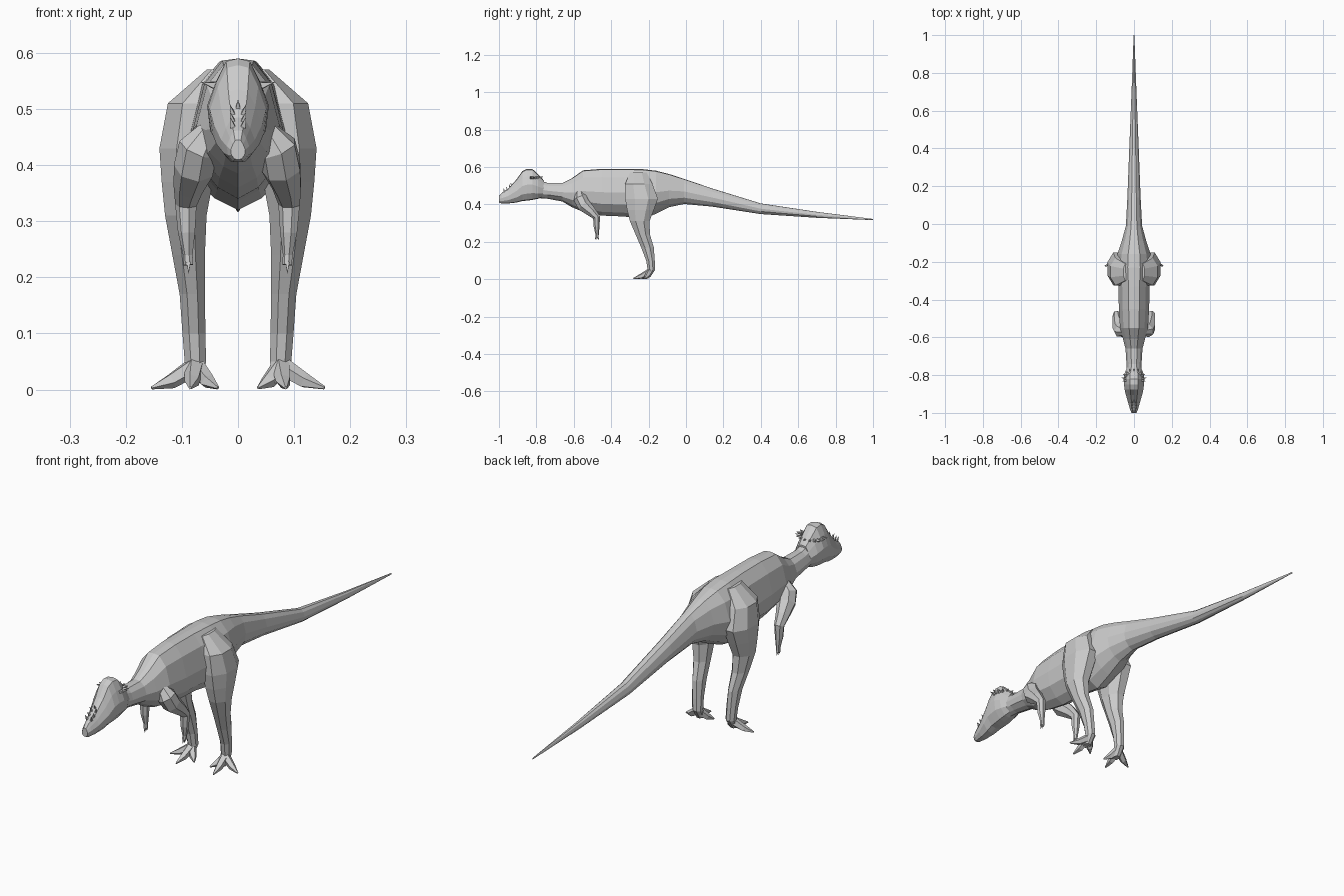
import bpy, bmesh, math
from mathutils import Vector

cube = bpy.data.objects.get("Cube")
if cube:
    bpy.data.objects.remove(cube, do_unlink=True)

SKIN = bpy.data.materials.new("plain grey skin")
SKIN.use_nodes = True
GREY = (0.6, 0.6, 0.6, 1)
SKIN.diffuse_color = GREY
SKIN.node_tree.nodes["Principled BSDF"].inputs["Base Color"].default_value = GREY


def loft(name, rings):
    """Skin a list of equal-length rings and close both ends."""
    bm = bmesh.new()
    loops = [[bm.verts.new(p) for p in ring] for ring in rings]
    for a, b in zip(loops, loops[1:]):
        for i in range(len(a)):
            j = (i + 1) % len(a)
            bm.faces.new((a[i], a[j], b[j], b[i]))
    bm.faces.new(loops[0])
    bm.faces.new(loops[-1])
    bmesh.ops.recalc_face_normals(bm, faces=bm.faces)
    mesh = bpy.data.meshes.new(name)
    bm.to_mesh(mesh)
    bm.free()
    mesh.materials.append(SKIN)
    obj = bpy.data.objects.new(name, mesh)
    bpy.context.collection.objects.link(obj)
    return obj


def section(y, low, high, width, profile):
    """Symmetric upright cross-section; profile runs from top to bottom."""
    half = [(width * u, y, low + (high - low) * v) for u, v in profile]
    return half + [(-x, y, z) for x, y, z in reversed(half) if x > 0]


def limb(name, path, sides=6):
    """Tapered tube through (x, y, z, radius) points, kept above ground."""
    pts = [Vector(p[:3]) for p in path]
    across = (pts[-1] - pts[0]).normalized()
    ref = Vector((0, 1, 0)) if abs(across.x) > 0.9 else Vector((1, 0, 0))
    rings = []
    for i, p in enumerate(pts):
        t = (pts[min(i + 1, len(pts) - 1)] - pts[max(i - 1, 0)]).normalized()
        u = (ref - t * ref.dot(t)).normalized()
        v = t.cross(u)
        ring = []
        for k in range(sides):
            a = math.tau * (k + 0.5) / sides
            q = p + (u * math.cos(a) + v * math.sin(a)) * path[i][3]
            ring.append((q.x, q.y, max(q.z, 0)))
        rings.append(ring)
    return loft(name, rings)


def spike(name, base, direction, length, radius):
    b = Vector(base)
    tip = b + Vector(direction).normalized() * length
    limb(name, [(*b, radius), (*tip, radius * 0.08)], 4)


# Neck, torso and tail: y, bottom, top, half width
BODY = [
    (-0.81, 0.435, 0.535, 0.035), (-0.74, 0.43, 0.515, 0.04),
    (-0.66, 0.415, 0.515, 0.045), (-0.61, 0.385, 0.54, 0.058),
    (-0.55, 0.36, 0.582, 0.074), (-0.45, 0.34, 0.59, 0.08),
    (-0.33, 0.335, 0.59, 0.083), (-0.23, 0.32, 0.588, 0.095),
    (-0.16, 0.35, 0.58, 0.088), (-0.09, 0.385, 0.562, 0.065),
    (-0.01, 0.402, 0.536, 0.043), (0.14, 0.388, 0.485, 0.035),
    (0.4, 0.348, 0.405, 0.025), (0.7, 0.328, 0.36, 0.013),
    (1.0, 0.316, 0.322, 0.002),
]
BODY_SHAPE = [(0, 1), (0.35, 0.985), (0.75, 0.82), (1, 0.5), (0.88, 0.25), (0.45, 0.08), (0, 0)]
loft("body_and_tail", [section(*s, BODY_SHAPE) for s in BODY])

# Domed head with a tapering snout
HEAD = [
    (-1.0, 0.41, 0.445, 0.013), (-0.985, 0.405, 0.462, 0.02),
    (-0.95, 0.405, 0.485, 0.03), (-0.905, 0.41, 0.535, 0.043),
    (-0.875, 0.418, 0.578, 0.05), (-0.85, 0.42, 0.59, 0.053),
    (-0.82, 0.424, 0.588, 0.055), (-0.79, 0.43, 0.56, 0.05),
    (-0.76, 0.44, 0.528, 0.037),
]
HEAD_SHAPE = [(0, 1), (0.4, 0.97), (0.72, 0.76), (1, 0.5), (0.9, 0.22), (0.45, 0.02), (0, 0)]
loft("head", [section(*s, HEAD_SHAPE) for s in HEAD])

# Spiky shelf behind the dome
for i in range(11):
    a = math.radians(-105 + 21 * i)
    out = Vector((math.sin(a), math.cos(a), 0.25))
    base = (0.044 * out.x, -0.82 + 0.034 * out.y, 0.542)
    spike("skull_spike", base, out, 0.022, 0.008)

# Small bumps on the snout
for side in (-1, 1):
    for y, z in ((-0.97, 0.468), (-0.955, 0.477), (-0.94, 0.49)):
        spike("snout_spike", (side * 0.009, y, z), (side * 0.3, -0.4, 1), 0.02, 0.006)
spike("snout_spike", (0, -0.93, 0.498), (0, -0.5, 1), 0.02, 0.007)

# Hind leg rings: z, front y, back y, inner x, outer x
LEG = [
    (0.57, -0.3, -0.21, 0.025, 0.056), (0.51, -0.325, -0.18, 0.035, 0.125),
    (0.43, -0.325, -0.15, 0.035, 0.14), (0.37, -0.315, -0.172, 0.045, 0.136),
    (0.31, -0.3, -0.195, 0.056, 0.13), (0.24, -0.27, -0.193, 0.059, 0.117),
    (0.17, -0.24, -0.172, 0.059, 0.104), (0.1, -0.213, -0.167, 0.058, 0.099),
    (0.05, -0.205, -0.165, 0.057, 0.095), (0.012, -0.225, -0.19, 0.062, 0.092),
]
ARM = [
    (0.05, -0.57, 0.46, 0.022), (0.07, -0.565, 0.43, 0.037),
    (0.078, -0.545, 0.395, 0.037), (0.088, -0.505, 0.36, 0.027),
    (0.092, -0.478, 0.33, 0.02), (0.091, -0.478, 0.28, 0.016),
    (0.089, -0.475, 0.24, 0.009), (0.088, -0.476, 0.222, 0.009),
]
# Toe tips as x, y
TOES = {"inner_toe": (0.036, -0.235), "middle_toe": (0.085, -0.282), "outer_toe": (0.154, -0.222)}


def leg_ring(z, y0, y1, x0, x1, side):
    grow = 0.5 / math.cos(math.pi / 8)
    ring = []
    for k in range(8):
        a = math.tau * (k + 0.5) / 8
        x = (x0 + x1) / 2 + (x1 - x0) * grow * math.cos(a)
        y = (y0 + y1) / 2 + (y1 - y0) * grow * math.sin(a)
        ring.append((side * x, y, z))
    return ring


for side, word in ((1, "left"), (-1, "right")):
    loft(word + "_hind_leg", [leg_ring(*r, side) for r in LEG])
    limb(word + "_arm", [(side * x, y, z, r) for x, y, z, r in ARM], 7)
    # Toes fan out from the ankle and taper to claws
    for toe, (x, y) in TOES.items():
        start = Vector((0.077, -0.192, 0.042))
        tip = Vector((x, y, 0.003))
        mid = start.lerp(tip, 0.55)
        limb(word + "_" + toe, [
            (side * start.x, start.y, start.z, 0.018),
            (side * mid.x, mid.y, 0.015, 0.014),
            (side * tip.x, tip.y, tip.z, 0.003)], 5)
    # Fingers
    for spread in (-1, 0, 1):
        spike(word + "_finger", (side * 0.088, -0.476 + 0.005 * spread, 0.226),
              (0, spread * 0.35, -1), 0.019, 0.005)
